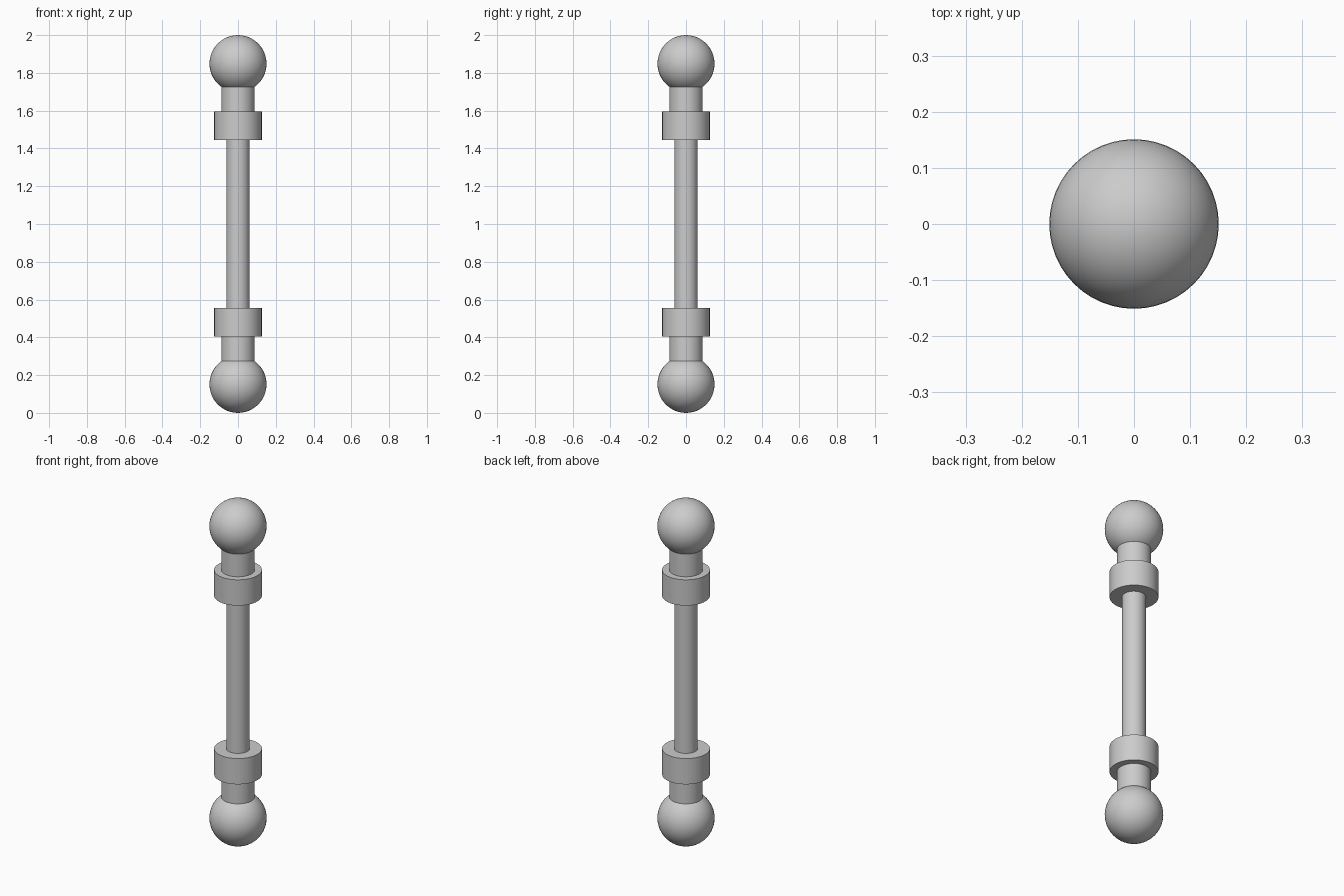
import bpy

cube = bpy.data.objects.get("Cube")
if cube:
    bpy.data.objects.remove(cube, do_unlink=True)

# One plain grey for every part
grey = bpy.data.materials.new("plain_grey")
grey.use_nodes = True
colour = (0.6, 0.6, 0.6, 1)
grey.diffuse_color = colour
grey.node_tree.nodes["Principled BSDF"].inputs["Base Color"].default_value = colour


def finish(name):
    part = bpy.context.object
    part.name = name
    part.data.materials.append(grey)
    bpy.ops.object.shade_smooth_by_angle()


def rod(name, radius, bottom, top):
    bpy.ops.mesh.primitive_cylinder_add(
        vertices=48, radius=radius, depth=top - bottom,
        location=(0, 0, (bottom + top) / 2))
    finish(name)


def ball(name, radius, z):
    bpy.ops.mesh.primitive_uv_sphere_add(
        segments=48, ring_count=24, radius=radius, location=(0, 0, z))
    finish(name)


# Central shaft
rod("shaft", 0.062, 0.5, 1.5)

# Matching ball, neck and collar at each end, mirrored about mid-height
for end, side in (("lower", -1), ("upper", 1)):
    def level(offset):
        return 1 + side * offset

    ball(end + "_ball", 0.151, level(0.849))
    rod(end + "_neck", 0.088, *sorted((level(0.55), level(0.76))))
    rod(end + "_collar", 0.126, *sorted((level(0.445), level(0.595))))
